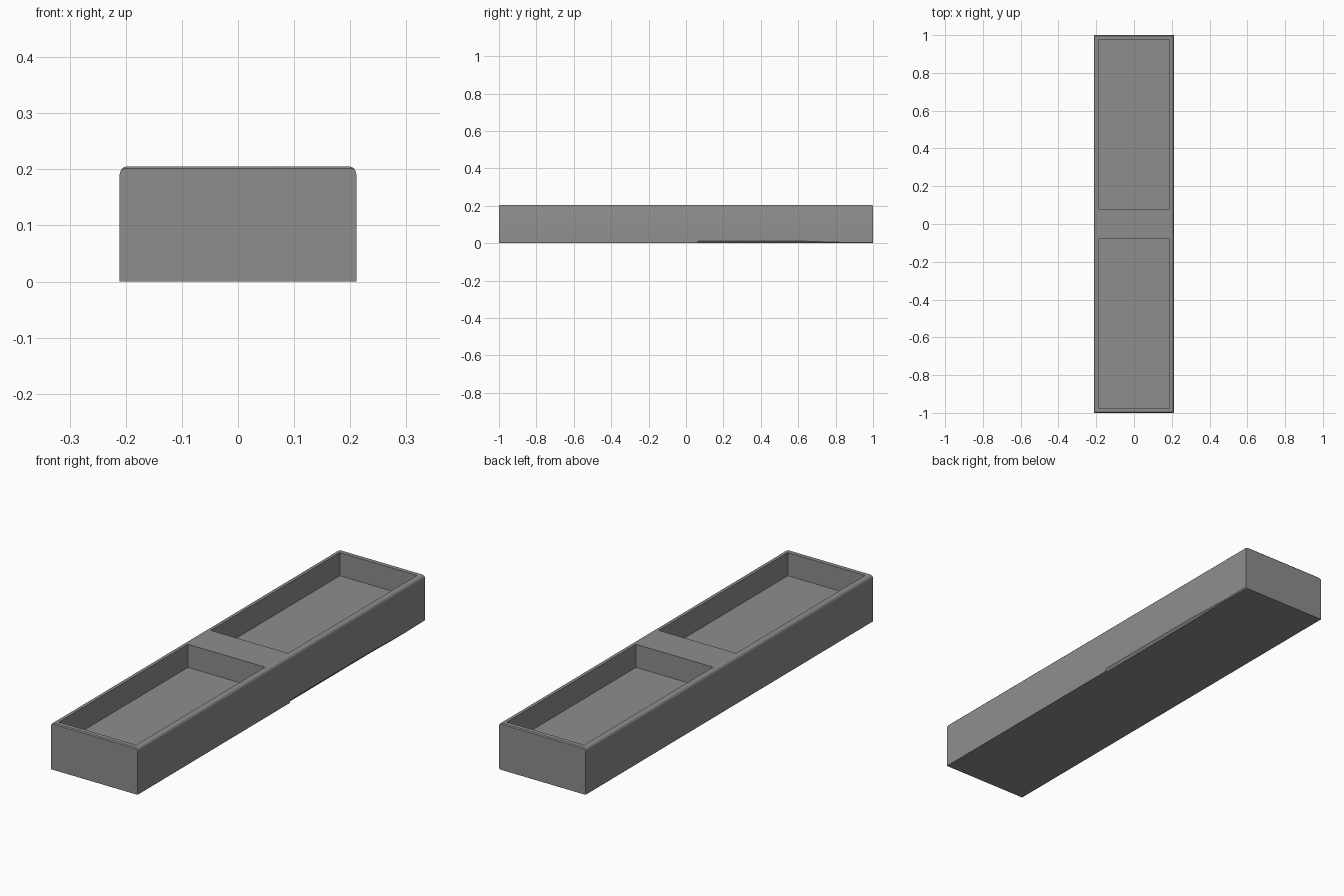
import bpy
import bmesh

cube = bpy.data.objects.get("Cube")
if cube:
    bpy.data.objects.remove(cube, do_unlink=True)

HALF_W, HALF_L, HEIGHT = 0.211, 1.0, 0.205
FLOOR = 0.103

grey = bpy.data.materials.new("mid grey")
grey.use_nodes = True
colour = (0.27, 0.27, 0.27, 1)
grey.diffuse_color = colour
grey.node_tree.nodes["Principled BSDF"].inputs["Base Color"].default_value = colour


def loft(name, sections):
    """Skin a closed solid through matching cross-sections."""
    bm = bmesh.new()
    rings = [[bm.verts.new(p) for p in s] for s in sections]
    n = len(rings[0])
    for a, b in zip(rings, rings[1:]):
        for i in range(n):
            j = (i + 1) % n
            bm.faces.new((a[i], a[j], b[j], b[i]))
    bm.faces.new(rings[0])
    bm.faces.new(rings[-1])
    bmesh.ops.recalc_face_normals(bm, faces=bm.faces)
    mesh = bpy.data.meshes.new(name)
    bm.to_mesh(mesh)
    bm.free()
    mesh.materials.append(grey)
    obj = bpy.data.objects.new(name, mesh)
    bpy.context.collection.objects.link(obj)
    return obj


def tray_section(y, top):
    """Box profile with rounded upper long edges."""
    half = [(HALF_W, 0), (HALF_W, 0.191), (HALF_W - 0.002, 0.198),
            (HALF_W - 0.006, 0.203), (HALF_W - 0.012, HEIGHT)]
    half = [(x, min(z, top)) for x, z in half]
    return [(x, y, z) for x, z in half] + [(-x, y, z) for x, z in reversed(half)]


def pocket_section(z, y0, y1):
    return [(-0.188, y0, z), (0.188, y0, z), (0.188, y1, z), (-0.188, y1, z)]


def notch_section(y, h):
    """Shallow triangular undercut along the lower left edge."""
    return [(HALF_W + 0.008, y, 2 * h), (HALF_W + 0.008, y, -0.01),
            (HALF_W - 0.008 - 0.008 * 0.01 / h, y, -0.01)]


# Outer body, with eased top edges at both ends
tray = loft("tray_body", [tray_section(-HALF_L, HEIGHT - 0.004),
                          tray_section(-HALF_L + 0.004, HEIGHT),
                          tray_section(HALF_L - 0.004, HEIGHT),
                          tray_section(HALF_L, HEIGHT - 0.004)])

# Two recessed compartments either side of the centre bridge
cutters = []
for name, y0, y1 in (("front_pocket", -0.977, -0.08), ("rear_pocket", 0.08, 0.977)):
    cutters.append(loft(name, [pocket_section(z, y0, y1) for z in (FLOOR, 0.3)]))

# Undercut on the rear half of the lower left edge
cutters.append(loft("edge_undercut", [notch_section(0.06, 0.012),
                                      notch_section(0.62, 0.011),
                                      notch_section(1.01, 0.005)]))

bpy.context.view_layer.objects.active = tray
for cutter in cutters:
    mod = tray.modifiers.new(cutter.name, "BOOLEAN")
    mod.operation = "DIFFERENCE"
    mod.solver = "EXACT"
    mod.object = cutter
    bpy.ops.object.modifier_apply(modifier=mod.name)
    bpy.data.objects.remove(cutter, do_unlink=True)

# Smooth only the rounded edges
bpy.ops.object.select_all(action="DESELECT")
tray.select_set(True)
bpy.ops.object.shade_smooth_by_angle(angle=0.6)
